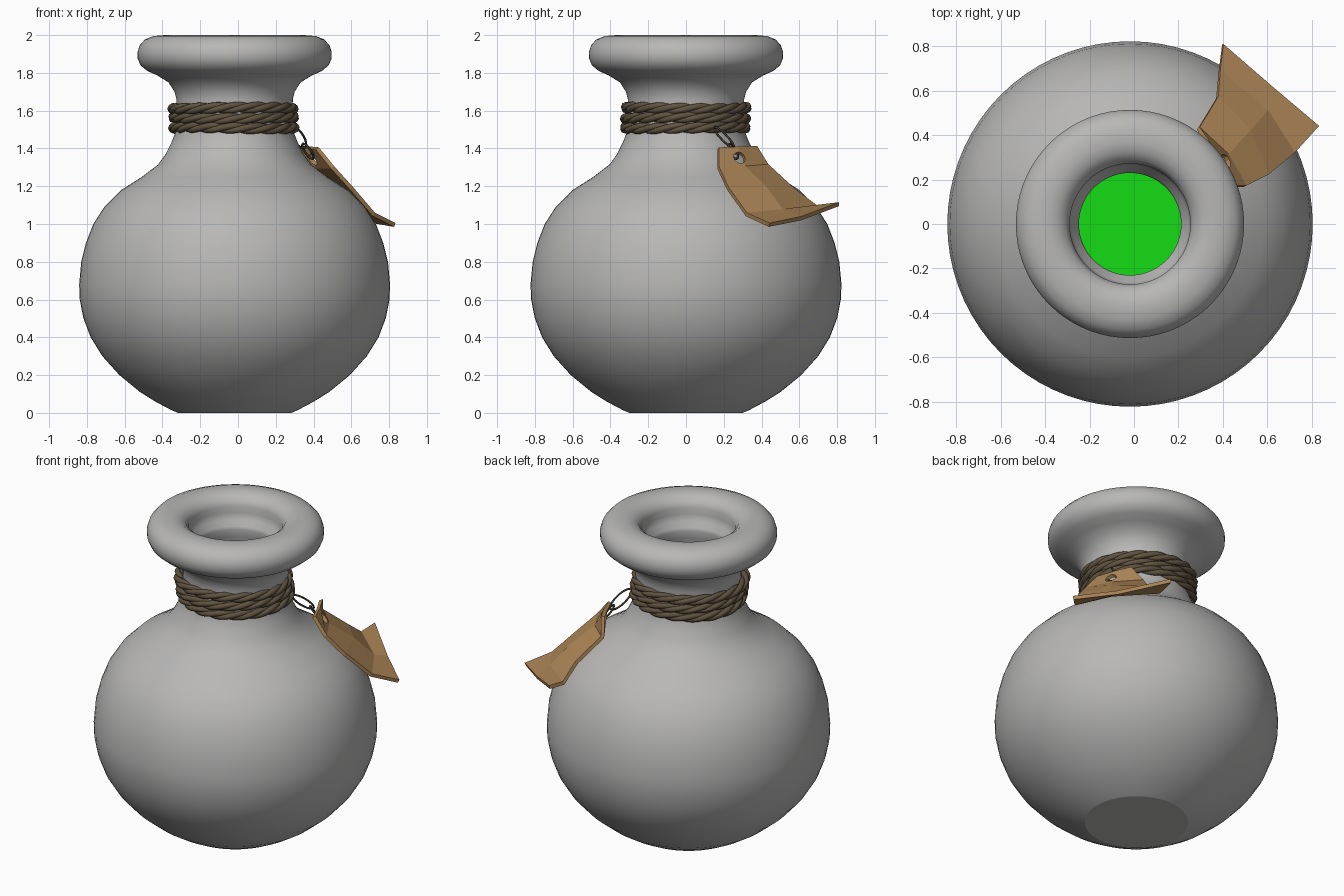
import bpy, bmesh, math
from mathutils import Vector

if "Cube" in bpy.data.objects:
    bpy.data.objects.remove(bpy.data.objects["Cube"])

CX = -0.018  # bottle axis


def material(name, rgb):
    m = bpy.data.materials.new(name)
    m.diffuse_color = (*rgb, 1)
    m.use_nodes = True
    m.node_tree.nodes["Principled BSDF"].inputs["Base Color"].default_value = m.diffuse_color
    return m


GREY = material("clay_grey", (0.48, 0.475, 0.47))
GREEN = material("liquid_green", (0.007, 0.72, 0.007))
ROPE = material("rope_brown", (0.118, 0.088, 0.052))
TAN = material("tag_tan", (0.42, 0.24, 0.095))
DARK = material("string_dark", (0.045, 0.038, 0.03))


def new_object(name, bm, mat):
    me = bpy.data.meshes.new(name)
    bmesh.ops.recalc_face_normals(bm, faces=bm.faces)
    bm.to_mesh(me)
    bm.free()
    me.materials.append(mat)
    ob = bpy.data.objects.new(name, me)
    bpy.context.collection.objects.link(ob)
    return ob


def lathe(name, profile, mat, n=72):
    """Closed turned solid with flat caps at both ends of the profile."""
    bm = bmesh.new()
    rings = [[bm.verts.new((CX + r * math.cos(2 * math.pi * i / n),
                            r * math.sin(2 * math.pi * i / n), z)) for i in range(n)]
             for r, z in profile]
    for a, b in zip(rings, rings[1:]):
        for i in range(n):
            j = (i + 1) % n
            bm.faces.new((a[i], a[j], b[j], b[i])).smooth = True
    bm.faces.new(rings[0])
    bm.faces.new(rings[-1])
    return new_object(name, bm, mat)


def tube(name, paths, radius, mat, cyclic=True):
    """Round cords following one or more point paths."""
    cu = bpy.data.curves.new(name, 'CURVE')
    cu.dimensions = '3D'
    cu.bevel_depth = radius
    cu.bevel_resolution = 2
    for pts in paths:
        sp = cu.splines.new('POLY')
        sp.points.add(len(pts) - 1)
        for p, co in zip(sp.points, pts):
            p.co = (*co, 1)
        sp.use_cyclic_u = cyclic
        sp.use_smooth = True
    cu.materials.append(mat)
    ob = bpy.data.objects.new(name, cu)
    bpy.context.collection.objects.link(ob)
    return ob


# Bottle: outer wall, rolled lip, then inner wall
outer = [(.30, 0), (.335, .015), (.42, .06), (.50, .11), (.61, .20), (.70, .30), (.762, .40),
         (.80, .50), (.82, .60), (.823, .68), (.812, .80), (.787, .90), (.748, 1.0),
         (.69, 1.09), (.60, 1.18), (.49, 1.25), (.405, 1.315), (.365, 1.37), (.335, 1.43),
         (.315, 1.48), (.307, 1.56), (.308, 1.66), (.318, 1.70), (.35, 1.75), (.41, 1.787),
         (.462, 1.81), (.498, 1.84), (.513, 1.875), (.514, 1.91), (.503, 1.945),
         (.475, 1.977), (.43, 1.995), (.37, 2.0)]
inner = [(.325, 1.99), (.29, 1.965), (.272, 1.93), (.274, 1.89), (.262, 1.85), (.236, 1.82),
         (.23, 1.80), (.24, 1.75), (.26, 1.66), (.265, 1.46), (.34, 1.32), (.45, 1.22),
         (.58, 1.13), (.70, 1.0), (.76, .85), (.77, .65), (.74, .48), (.65, .30),
         (.50, .16), (.30, .06)]
lathe("bottle", outer + inner, GREY)

# Liquid pooled inside the body
LEVEL = 1.0
lathe("liquid", [(r - .006, z + .003) for r, z in inner if z <= LEVEL], GREEN)

# Rope: three wraps, each of three twisted strands
strands = []
N = 144
for k in range(3):
    for s in range(3):
        pts = []
        for i in range(N):
            t = 2 * math.pi * i / N
            ph = 6 * t + s * 2 * math.pi / 3 + k
            r = .317 + .013 * math.cos(ph) + .004 * math.sin(3 * t + k)
            z = 1.509 + .052 * k + .013 * math.sin(ph) + .004 * math.sin(2 * t + 2 * k)
            pts.append((CX - .008 + r * math.cos(t) + .004 * (1 - k), r * math.sin(t), z))
        strands.append(pts)
tube("neck_rope", strands, .0175, ROPE)

# Paper tag: bent sheet, right edge / middle / left edge per row
rows = [((.42, .17, 1.40), (.38, .27, 1.405), (.33, .37, 1.41)),
        ((.50, .17, 1.30), (.42, .31, 1.30), (.29, .43, 1.31)),
        ((.60, .22, 1.19), (.52, .42, 1.19), (.375, .57, 1.18)),
        ((.72, .32, 1.05), (.60, .51, 1.07), (.385, .69, 1.09)),
        ((.83, .44, 0.995), (.63, .61, 1.03), (.40, .81, 1.105))]
bm = bmesh.new()
grid = [[bm.verts.new(p) for p in row] for row in rows]
for a, b in zip(grid, grid[1:]):
    for i in range(2):
        bm.faces.new((a[i], b[i], b[i + 1], a[i + 1]))
tag = new_object("paper_tag", bm, TAN)
sol = tag.modifiers.new("thickness", 'SOLIDIFY')
sol.thickness = .022
sol.offset = 0

# Punched hole in the tag
normal = Vector((.0215, .009, .0125)).normalized()
hole = Vector((.405, .28, 1.345))
bm = bmesh.new()
bmesh.ops.create_cone(bm, cap_ends=True, segments=12, radius1=.034, radius2=.034, depth=.16)
cutter = new_object("hole_cutter", bm, TAN)
cutter.rotation_euler = normal.to_track_quat('Z', 'Y').to_euler()
cutter.location = hole
cutter.hide_render = True
cutter.hide_viewport = True
cutter.display_type = 'WIRE'
cut = tag.modifiers.new("hole", 'BOOLEAN')
cut.operation = 'DIFFERENCE'
cut.object = cutter
cut.solver = 'EXACT'


def loop(a, b, side, width, n=24):
    """Oval thread loop spanning points a to b."""
    a, b, side = Vector(a), Vector(b), Vector(side).normalized()
    mid, half = (a + b) / 2, (b - a) / 2
    return [mid + half * math.cos(2 * math.pi * i / n)
            + side * width * math.sin(2 * math.pi * i / n) for i in range(n)]


# Thread loops joining the rope and the tag
tube("thread_loops", [loop((.285, .15, 1.51), (.355, .255, 1.405), (.75, .2, .6), .028),
                      loop((.345, .235, 1.425), (.395, .265, 1.345), (.6, -.7, .1), .026)],
     .006, DARK)
